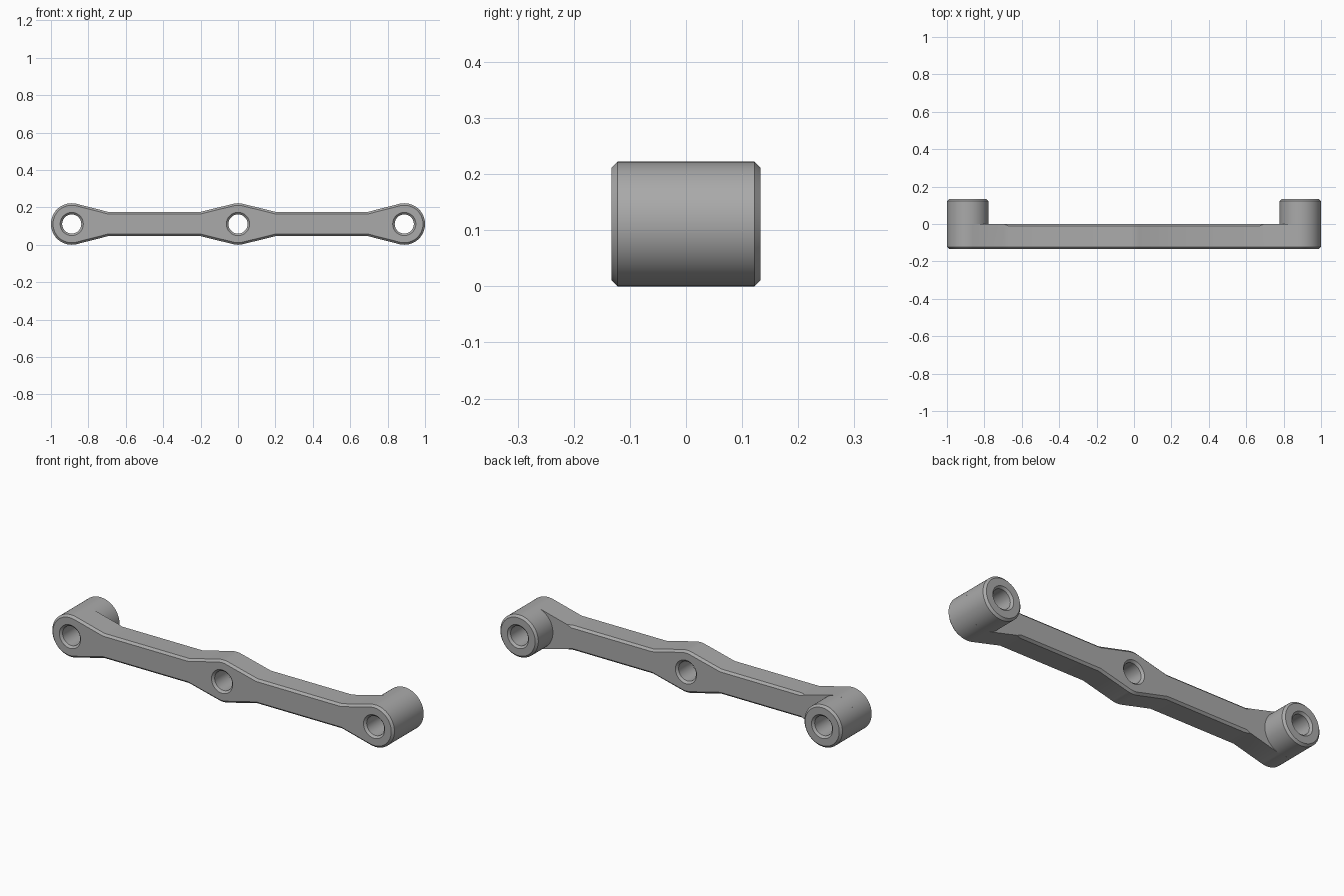
import bpy, bmesh
from math import sin, cos, pi, atan2, acos, hypot, radians
from mathutils import Vector, Matrix

cube = bpy.data.objects.get("Cube")
if cube:
    bpy.data.objects.remove(cube, do_unlink=True)

R, HALF, END = 0.111, 0.065, 0.889      # eye radius, bar half height, end eye offset
FRONT, BACK, CH = -0.133, 0.133, 0.011  # depth limits and chamfer
HOLE = 0.051
CORNER_MID, CORNER_END, RUNOUT = 0.2, 0.695, 0.67

metal = bpy.data.materials.new("grey metal")
metal.use_nodes = True
grey = (0.4, 0.4, 0.4, 1)
metal.diffuse_color = grey
metal.node_tree.nodes["Principled BSDF"].inputs["Base Color"].default_value = grey


def add_object(name, bm):
    bmesh.ops.recalc_face_normals(bm, faces=bm.faces)
    mesh = bpy.data.meshes.new(name)
    bm.to_mesh(mesh)
    bm.free()
    mesh.materials.append(metal)
    obj = bpy.data.objects.new(name, mesh)
    bpy.context.collection.objects.link(obj)
    return obj


def smooth(obj):
    bpy.ops.object.select_all(action='DESELECT')
    obj.select_set(True)
    bpy.context.view_layer.objects.active = obj
    bpy.ops.object.shade_smooth_by_angle(angle=radians(25))


def lathe(name, profile, x, steps=64):
    """Spin (radius, y) points about a front-to-back axis at x."""
    bm = bmesh.new()
    verts = [bm.verts.new((x + r, y, R)) for r, y in profile]
    edges = [bm.edges.new(pair) for pair in zip(verts, verts[1:])]
    bmesh.ops.spin(bm, geom=verts + edges, cent=(x, 0, R), axis=(0, 1, 0),
                   angle=2 * pi, steps=steps)
    bmesh.ops.remove_doubles(bm, verts=bm.verts, dist=1e-5)
    return add_object(name, bm)


def arc(cx, start, end, count):
    angles = [start + (end - start) * i / count for i in range(count + 1)]
    return [Vector((cx + R * cos(a), R * sin(a))) for a in angles]


def tangent(dx):
    """Angle where a line from a bar corner touches an eye."""
    return atan2(HALF, dx) + acos(R / hypot(dx, HALF))


# Bar outline: one quarter, mirrored to all four
quarter = arc(0, pi / 2, tangent(CORNER_MID), 4)
quarter += [Vector((x, HALF)) for x in (CORNER_MID, RUNOUT, CORNER_END)]
quarter += arc(END, pi - tangent(END - CORNER_END), 0, 28)
upper = quarter + [Vector((p.x, -p.y)) for p in quarter[-2::-1]]
outline = upper + [Vector((-p.x, p.y)) for p in upper[-2:0:-1]]


def inset(i, amount):
    p = outline[i]
    a = (p - outline[i - 1]).normalized()
    b = (outline[(i + 1) % len(outline)] - p).normalized()
    na, nb = Vector((a.y, -a.x)), Vector((b.y, -b.x))
    return p + (na + nb) * amount / (1 + na.dot(nb))


# Bar body: chamfered all round the front, between the end flares on the back
bm = bmesh.new()
rings = [[], [], [], []]
for i, p in enumerate(outline):
    back = CH if abs(p.x) < RUNOUT + 0.001 else 0
    for ring, (amount, y) in zip(rings, ((CH, FRONT), (0, FRONT + CH), (0, -back), (back, 0))):
        q = inset(i, amount)
        ring.append(bm.verts.new((q.x, y, R + q.y)))
n = len(outline)
for lo, hi in zip(rings, rings[1:]):
    for i in range(n):
        j = (i + 1) % n
        bm.faces.new((lo[i], lo[j], hi[j], hi[i]))
bm.faces.new(rings[0])
bm.faces.new(rings[-1])
bmesh.ops.remove_doubles(bm, verts=bm.verts, dist=1e-5)
bar = add_object("link_bar", bm)

# Countersunk holes through the three eyes
for x, label in ((-END, "right"), (0, "middle"), (END, "left")):
    mouth = HOLE + 2 * CH
    profile = [(0, FRONT - CH), (mouth, FRONT - CH), (HOLE, FRONT + CH), (HOLE, -CH if x == 0 else 0.02)]
    profile += [(mouth, CH), (0, CH)] if x == 0 else [(0, 0.02)]
    cutter = lathe(label + "_hole_cutter", profile, x)
    cutter.hide_render = True
    cutter.hide_set(True)
    cut = bar.modifiers.new(label + " hole", 'BOOLEAN')
    cut.operation = 'DIFFERENCE'
    cut.solver = 'EXACT'
    cut.object = cutter

# Bake the cuts, then drop the cutters
baked = bpy.data.meshes.new_from_object(bar.evaluated_get(bpy.context.evaluated_depsgraph_get()))
for cut in list(bar.modifiers):
    bpy.data.objects.remove(cut.object, do_unlink=True)
bar.modifiers.clear()
bar.data = baked
smooth(bar)

# Hollow bosses behind the end eyes
for x, label in ((-END, "right"), (END, "left")):
    boss = lathe(label + "_boss", [(R, 0), (R, BACK - CH), (R - CH, BACK), (HOLE + CH, BACK),
                                   (HOLE, BACK - CH), (HOLE, 0)], x)
    smooth(boss)
